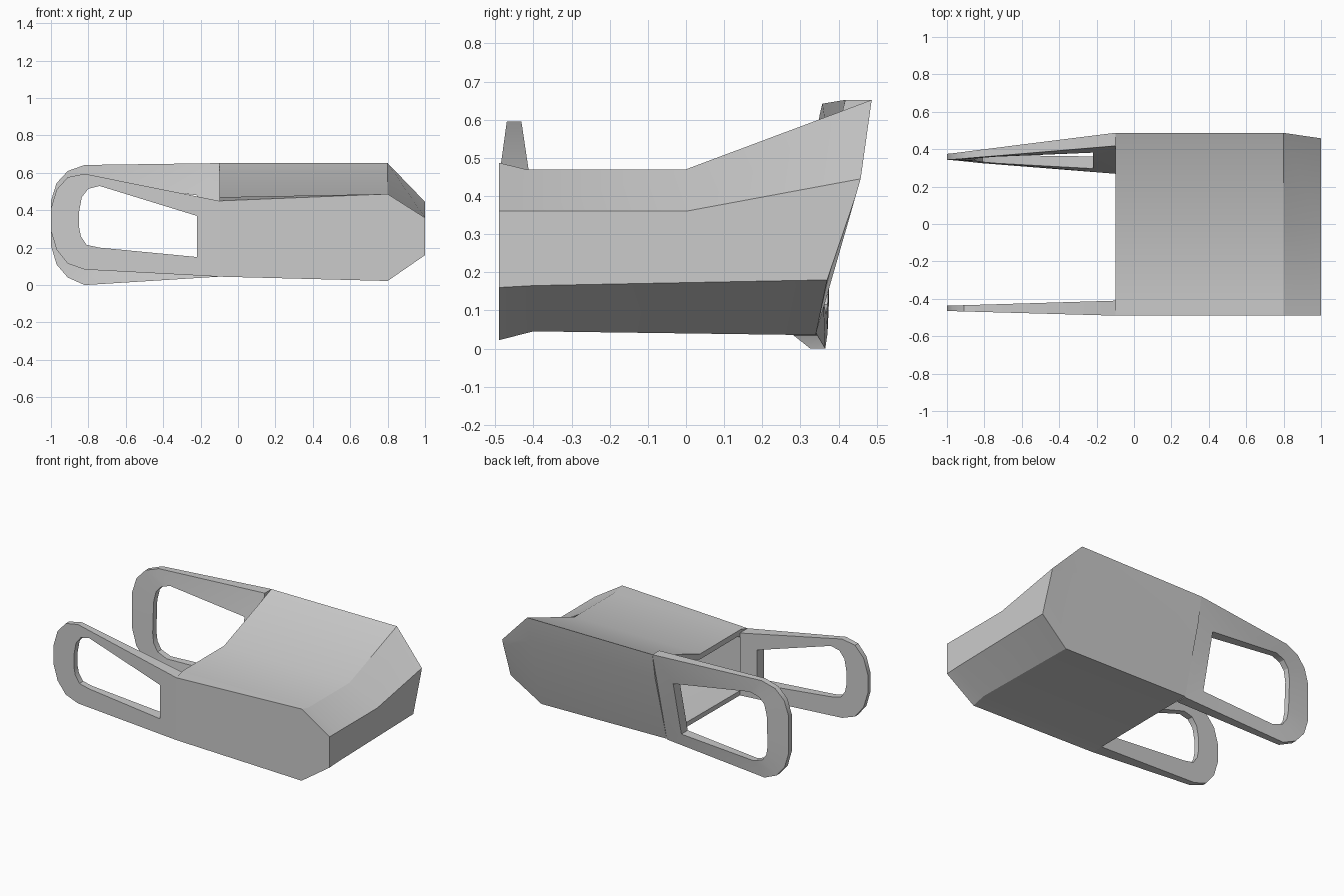
import bpy, bmesh, math

if "Cube" in bpy.data.objects:
    bpy.data.objects.remove(bpy.data.objects["Cube"])


def make_object(name, verts, faces):
    mesh = bpy.data.meshes.new(name)
    mesh.from_pydata(verts, [], faces)
    bm = bmesh.new()
    bm.from_mesh(mesh)
    bmesh.ops.recalc_face_normals(bm, faces=bm.faces)
    bm.to_mesh(mesh)
    bm.free()
    obj = bpy.data.objects.new(name, mesh)
    bpy.context.collection.objects.link(obj)
    bpy.ops.object.select_all(action='DESELECT')
    obj.select_set(True)
    bpy.context.view_layer.objects.active = obj
    bpy.ops.object.shade_smooth_by_angle(angle=math.radians(28))
    return obj


def bridge(a, b, n):
    """Quads between two closed rings of n points starting at indices a and b."""
    return [(a + i, a + (i + 1) % n, b + (i + 1) % n, b + i) for i in range(n)]


# Hollow body: (y, z) sections lofted along x, outside skin then inside skin
outer_open = [(-.49, .045), (-.49, .45), (-.42, .47), (0, .47),
              (.487, .652), (.46, .49), (.34, .05), (-.4, .045)]
outer_shoulder = [(-.49, .022), (-.49, .487), (-.42, .47), (0, .47),
                  (.487, .652), (.46, .49), (.34, .035), (-.4, .045)]
outer_end = [(-.49, .16), (-.49, .36), (-.42, .36), (0, .36),
             (.458, .445), (.445, .4), (.37, .18), (-.4, .165)]
inner_open = [(-.42, .075), (-.42, .42), (-.38, .435), (0, .435),
              (.415, .59), (.39, .48), (.275, .08), (-.38, .075)]
inner_end = [(y, .26 + (z - .26) * .6) for y, z in inner_open]

sections = [(1.0, outer_end), (.8, outer_shoulder), (-.1, outer_open),
            (-.1, inner_open), (.78, inner_open), (.95, inner_end)]
n = len(outer_open)
verts = [(x, y, z) for x, sec in sections for y, z in sec]
faces = [f for k in range(len(sections) - 1) for f in bridge(k * n, (k + 1) * n, n)]
faces += [tuple(range(n)), tuple(range(5 * n, 6 * n))]
make_object("hollow_body", verts, faces)


# Side arms: tapering loops with a rounded window, given as (x, z) outlines
def make_arm(name, rim, window, outside, inside):
    m = len(rim)
    verts = [(x, side(x, z), z)
             for side in (outside, inside) for loop in (rim, window) for x, z in loop]
    faces = (bridge(0, m, m) + bridge(m, 3 * m, m)
             + bridge(3 * m, 2 * m, m) + bridge(2 * m, 0, m))
    make_object(name, verts, faces)


def taper(x, at_body, at_tip):
    return at_body + (at_tip - at_body) * (-.1 - x) / .9


def back_wall(z):
    return .34 + (z - .05) * .273 if z < .49 else .46 + (z - .49) * .17


make_arm("front_arm",
         [(-.1, .45), (-.82, .595), (-.91, .577), (-.97, .51), (-1, .41),
          (-1, .29), (-.97, .19), (-.91, .115), (-.82, .083), (-.1, .045)],
         [(-.22, .37), (-.74, .53), (-.8, .515), (-.835, .47), (-.85, .39),
          (-.85, .31), (-.84, .26), (-.81, .215), (-.74, .2), (-.22, .15)],
         lambda x, z: taper(x, -.49, -.465),
         lambda x, z: taper(x, -.41, -.437))

make_arm("back_arm",
         [(-.1, .652), (-.82, .642), (-.91, .61), (-.97, .545), (-1, .45),
          (-1, .21), (-.97, .11), (-.91, .04), (-.82, 0), (-.1, .045)],
         [(-.22, .48), (-.74, .55), (-.8, .53), (-.835, .49), (-.85, .42),
          (-.85, .22), (-.84, .16), (-.81, .115), (-.74, .09), (-.22, .12)],
         lambda x, z: taper(x, back_wall(z), .375),
         lambda x, z: taper(x, back_wall(z) - .07, .343))
